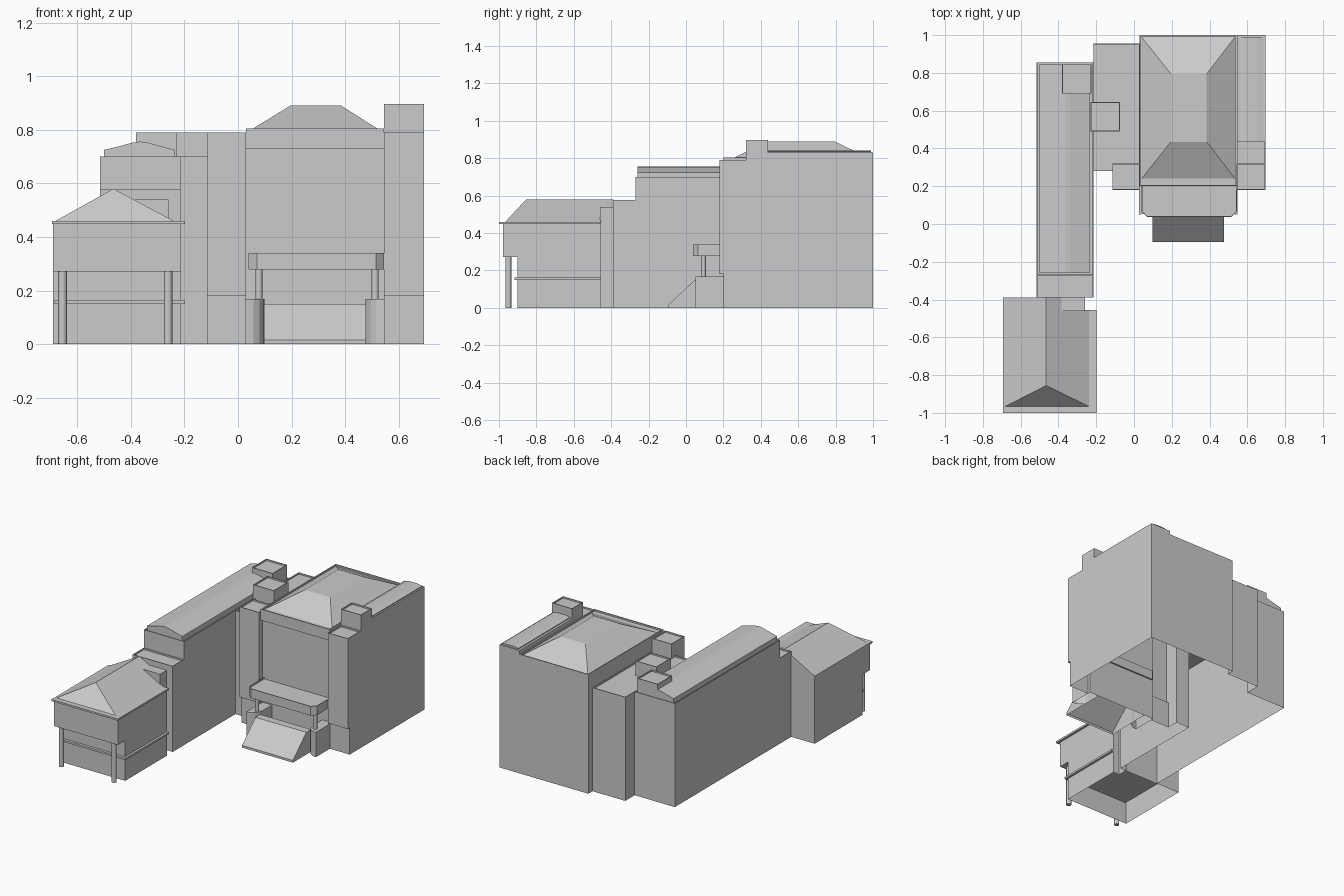
import bpy, bmesh, math

if "Cube" in bpy.data.objects:
    bpy.data.objects.remove(bpy.data.objects["Cube"])


def make(name, bm):
    bmesh.ops.recalc_face_normals(bm, faces=bm.faces[:])
    me = bpy.data.meshes.new(name)
    bm.to_mesh(me)
    bm.free()
    ob = bpy.data.objects.new(name, me)
    bpy.context.collection.objects.link(ob)
    ob.location.x = 0.005
    return ob


def prism(name, pts, axis, a, b, rim=0, sink=0.01):
    """Extrude a 2D outline along x, y or z; rim sinks the top face inside a parapet."""
    place = {'x': lambda p, t: (t, p[0], p[1]),
             'y': lambda p, t: (p[0], t, p[1]),
             'z': lambda p, t: (p[0], p[1], t)}[axis]
    bm = bmesh.new()
    lo = [bm.verts.new(place(p, a)) for p in pts]
    hi = [bm.verts.new(place(p, b)) for p in pts]
    bm.faces.new(lo[::-1])
    top = bm.faces.new(hi)
    for i in range(len(pts)):
        j = (i + 1) % len(pts)
        bm.faces.new((lo[i], lo[j], hi[j], hi[i]))
    if rim:
        bmesh.ops.recalc_face_normals(bm, faces=bm.faces[:])
        bmesh.ops.inset_region(bm, faces=[top], thickness=rim)
        wall = bmesh.ops.extrude_face_region(bm, geom=[top])
        for v in [g for g in wall['geom'] if isinstance(g, bmesh.types.BMVert)]:
            v.co.z -= sink
        if top.is_valid:
            bm.faces.remove(top)
    return make(name, bm)


def box(name, x, y, z, rim=0, sink=0.01):
    return prism(name, [(x[0], y[0]), (x[1], y[0]), (x[1], y[1]), (x[0], y[1])],
                 'z', z[0], z[1], rim, sink)


def frustum(name, base, top, z0, z1):
    """Hip roof; base and top are x0, x1, y0, y1 (a ridge has equal x values)."""
    bm = bmesh.new()
    for (x0, x1, y0, y1), z in ((base, z0), (top, z1)):
        for x, y in ((x0, y0), (x1, y0), (x1, y1), (x0, y1)):
            bm.verts.new((x, y, z))
    v = list(bm.verts)
    bm.faces.new(v[3::-1])
    bm.faces.new(v[4:])
    for i in range(4):
        j = (i + 1) % 4
        bm.faces.new((v[i], v[j], v[j + 4], v[i + 4]))
    bmesh.ops.remove_doubles(bm, verts=bm.verts[:], dist=1e-5)
    return make(name, bm)


def column(name, x, y, z0, z1, r):
    ob = prism(name, [(x + r * math.cos(k * math.pi / 8), y + r * math.sin(k * math.pi / 8))
                      for k in range(16)], 'z', z0, z1)
    for p in ob.data.polygons:
        p.use_smooth = len(p.vertices) == 4


def open_base(ob, extra=lambda f: False):
    """Remove the faces lying on the ground, leaving a hollow shell."""
    bm = bmesh.new()
    bm.from_mesh(ob.data)
    gone = [f for f in bm.faces if all(v.co.z < 1e-4 for v in f.verts) or extra(f)]
    bmesh.ops.delete(bm, geom=gone, context='FACES')
    bm.to_mesh(ob.data)
    bm.free()


def shell(name, parts):
    """Unite touching volumes into one hollow building without inner walls."""
    body = parts[0]
    for p in parts[1:]:
        m = body.modifiers.new("union", 'BOOLEAN')
        m.operation, m.solver, m.object = 'UNION', 'EXACT', p
    bpy.context.view_layer.update()
    ev = body.evaluated_get(bpy.context.evaluated_depsgraph_get())
    me = bpy.data.meshes.new_from_object(ev)
    body.modifiers.clear()
    body.data = me
    body.name = name
    for p in parts[1:]:
        bpy.data.objects.remove(p)
    open_base(body)


# Main hall, right wing, corner, connector and long wing as one hollow shell
shell("building_walls", [
    box("main_hall", (0.025, 0.54), (0.22, 1.0), (0, 0.74)),
    box("main_parapet", (0.025, 0.54), (0.2, 1.0), (0.73, 0.805), 0.01),
    box("right_wing", (0.54, 0.69), (0.32, 1.0), (0, 0.83)),
    box("right_wing_front", (0.54, 0.69), (0.18, 0.32), (0.18, 0.79), 0.006),
    box("right_wing_base", (0.54, 0.69), (0.2, 0.32), (0, 0.18)),
    box("connector_block", (-0.22, 0.025), (0.28, 0.955), (0, 0.70), 0.006),
    box("left_corner", (-0.12, 0.025), (0.18, 0.32), (0.18, 0.79), 0.006),
    box("left_corner_base", (-0.12, 0.025), (0.2, 0.32), (0, 0.18)),
    box("long_wing", (-0.52, -0.22), (-0.27, 0.855), (0, 0.70), 0.005),
    box("long_wing_step", (-0.52, -0.22), (-0.39, -0.27), (0, 0.578), 0.006)])

# Roofs and rooftop boxes
frustum("main_hip_roof", (0.035, 0.53, 0.24, 0.99), (0.19, 0.38, 0.435, 0.795), 0.795, 0.89)
box("right_tower", (0.54, 0.69), (0.32, 0.438), (0.8, 0.897), 0.006)
prism("right_wing_roof", [(0.555, 0.82), (0.555, 0.836), (0.585, 0.842), (0.645, 0.842),
                          (0.68, 0.836), (0.68, 0.82)], 'y', 0.438, 0.99)
box("connector_roof_box", (-0.235, -0.08), (0.49, 0.645), (0.68, 0.79), 0.006)
box("wing_roof_box", (-0.385, -0.23), (0.69, 0.845), (0.69, 0.79), 0.006)
prism("long_wing_roof", [(-0.505, 0.69), (-0.505, 0.725), (-0.45, 0.738), (-0.40, 0.752), (-0.37, 0.756),
                         (-0.34, 0.752), (-0.29, 0.738), (-0.24, 0.725), (-0.24, 0.69)],
      'y', -0.26, 0.845)

# Front pavilion: two storeys, ledge and hip roof
shell("pavilion_walls", [
    box("pavilion_ground", (-0.695, -0.218), (-0.9, -0.455), (0, 0.28)),
    box("pavilion_back", (-0.695, -0.39), (-0.46, -0.388), (0, 0.45)),
    box("pavilion_upper", (-0.695, -0.218), (-0.978, -0.455), (0.272, 0.45)),
    box("pavilion_link", (-0.39, -0.265), (-0.46, -0.385), (0, 0.54))])
box("pavilion_ledge", (-0.69, -0.203), (-0.918, -0.455), (0.15, 0.163))
box("pavilion_eaves", (-0.699, -0.203), (-1.0, -0.455), (0.448, 0.46))
box("pavilion_back_eaves", (-0.699, -0.39), (-0.46, -0.388), (0.448, 0.46))
frustum("pavilion_hip_roof", (-0.695, -0.235, -0.97, -0.455), (-0.47, -0.47, -0.855, -0.455),
        0.455, 0.58)
prism("pavilion_rear_roof", [(-0.695, 0.455), (-0.47, 0.58), (-0.39, 0.537), (-0.39, 0.455)],
      'y', -0.457, -0.388)
for side, x in (("left", -0.66), ("right", -0.266)):
    column("pavilion_column_" + side, x, -0.95, 0, 0.275, 0.016)

# Entrance: ramp, side plinths with curved corners, columns and canopy
ramp = prism("entry_ramp", [(-0.095, 0), (-0.095, 0.015), (0.048, 0.15), (0.1, 0.15), (0.1, 0)],
             'x', 0.092, 0.472)
open_base(ramp, lambda f: all(v.co.y > 0.09 for v in f.verts))
for side, s in (("left", -1), ("right", 1)):
    cx = 0.282
    outline = [(cx + s * 0.26, 0.22), (cx + s * 0.26, 0.05)]
    outline += [(cx + s * (0.255 - 0.067 * math.sin(a)), 0.117 - 0.067 * math.cos(a))
                for a in (0, 0.4, 0.8, 1.2, math.pi / 2)]
    outline += [(cx + s * 0.188, 0.22)]
    if s < 0:
        outline.reverse()
    open_base(prism("entry_plinth_" + side, outline, 'z', 0, 0.168))
    column("canopy_column_" + side, 0.29 + s * 0.217, 0.093, 0.16, 0.285, 0.013)
prism("entry_canopy", [(0.035, 0.23), (0.035, 0.065), (0.065, 0.037), (0.51, 0.037),
                       (0.54, 0.065), (0.54, 0.23)], 'z', 0.278, 0.34, 0.005)
